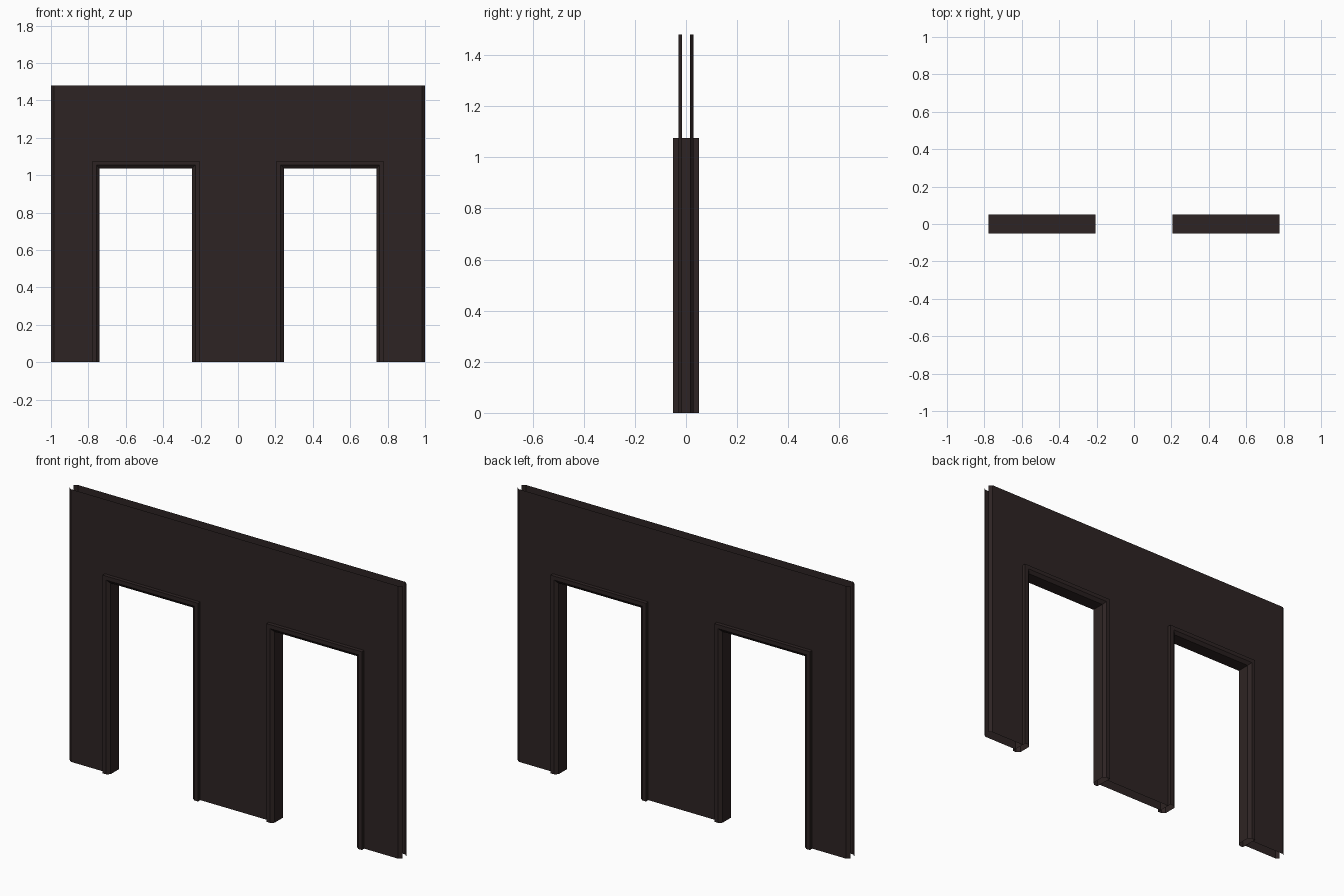
import bpy, bmesh

if "Cube" in bpy.data.objects:
    bpy.data.objects.remove(bpy.data.objects["Cube"])

mat = bpy.data.materials.new("dark brown")
mat.diffuse_color = (0.027, 0.0175, 0.017, 1)
mat.use_nodes = True
mat.node_tree.nodes["Principled BSDF"].inputs["Base Color"].default_value = mat.diffuse_color

TOP = 1.48                      # wall height
DOOR_X = 0.4925                 # doorway centre
HALF_W, DOOR_H = 0.2475, 1.037  # clear opening
TRIM = 0.039                    # frame width


def make_object(name, bm):
    mesh = bpy.data.meshes.new(name)
    bmesh.ops.remove_doubles(bm, verts=bm.verts, dist=1e-5)
    bm.to_mesh(mesh)
    bm.free()
    mesh.materials.append(mat)
    obj = bpy.data.objects.new(name, mesh)
    bpy.context.collection.objects.link(obj)


def wall_sheet(name, side):
    # single-skin wall with two door holes and bevelled vertical ends
    a, b = DOOR_X - HALF_W - TRIM, DOOR_X + HALF_W + TRIM
    cols = [(-1, 0.016), (-0.983, 0.03), (-b, 0.03), (-a, 0.03),
            (a, 0.03), (b, 0.03), (0.983, 0.03), (1, 0.016)]
    rows = [0, DOOR_H + TRIM, TOP]
    bm = bmesh.new()
    for i in range(len(cols) - 1):
        for j in range(2):
            if j == 0 and i in (2, 4):      # door holes
                continue
            (x0, y0), (x1, y1) = cols[i], cols[i + 1]
            z0, z1 = rows[j], rows[j + 1]
            pts = [(x0, side * y0, z0), (x1, side * y1, z0),
                   (x1, side * y1, z1), (x0, side * y0, z1)]
            if side > 0:
                pts.reverse()
            bm.faces.new([bm.verts.new(p) for p in pts])
    make_object(name, bm)


def door_frame(name, cx):
    # bevelled profile (distance from opening, depth) swept up, over and down
    profile = [(TRIM, -0.05), (0.0175, -0.05), (0, -0.036),
               (0, 0.036), (0.0175, 0.05), (TRIM, 0.05)]
    bm = bmesh.new()
    rings = []
    for sx, up in ((-1, 0), (-1, 1), (1, 1), (1, 0)):
        rings.append([bm.verts.new((cx + sx * (HALF_W + d), y, up * (DOOR_H + d)))
                      for d, y in profile])
    n = len(profile)
    for r0, r1 in zip(rings, rings[1:]):
        for k in range(n):
            m = (k + 1) % n
            bm.faces.new((r0[k], r0[m], r1[m], r1[k]))
    bmesh.ops.recalc_face_normals(bm, faces=bm.faces)
    # make sure the flat casing on the front faces -y
    bm.normal_update()
    front = min(bm.faces, key=lambda f: f.calc_center_median().y)
    if front.normal.y > 0:
        bmesh.ops.reverse_faces(bm, faces=bm.faces)
    make_object(name, bm)


wall_sheet("front_wall", -1)
wall_sheet("back_wall", 1)
door_frame("left_door_frame", -DOOR_X)
door_frame("right_door_frame", DOOR_X)
